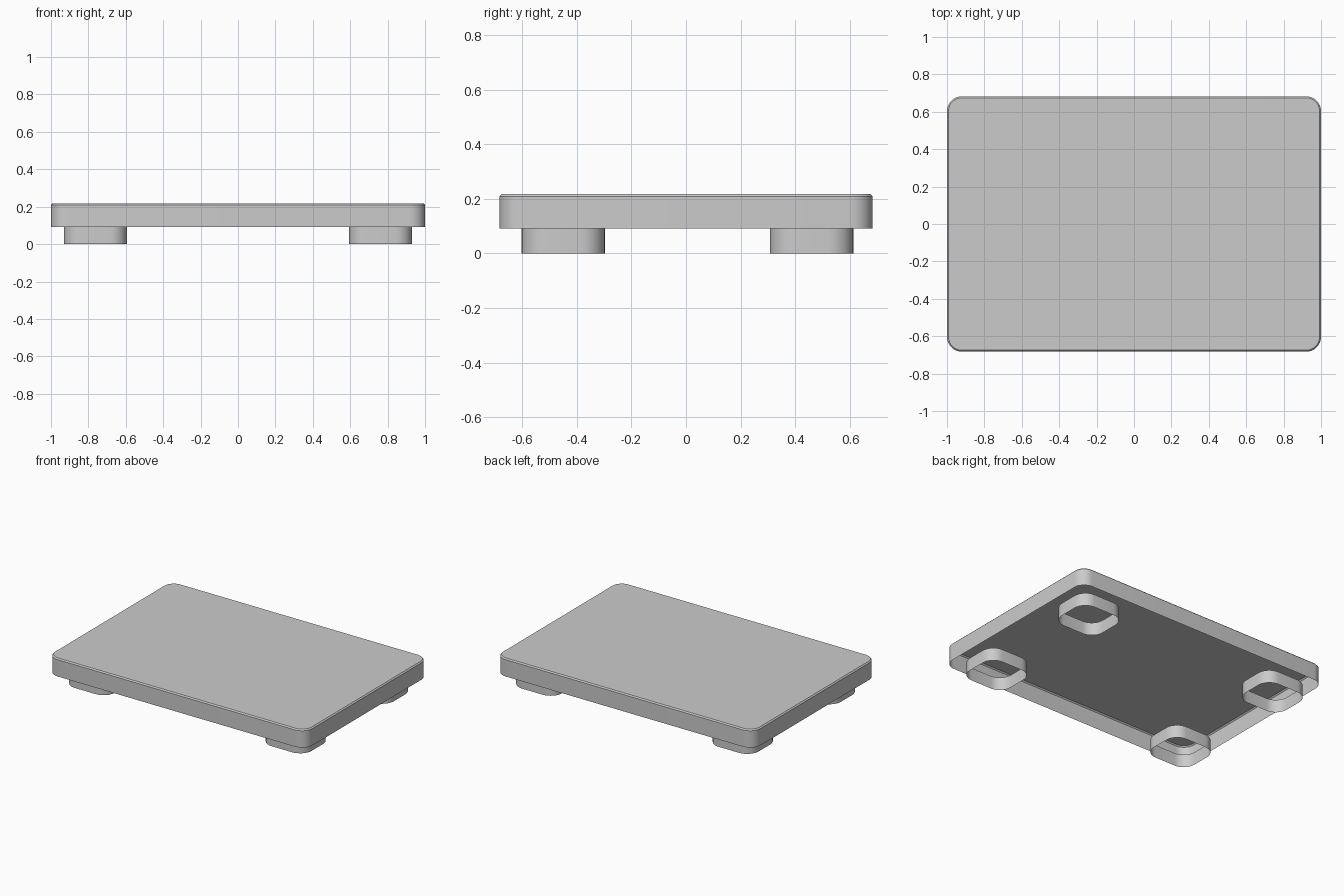
import bpy, bmesh
from math import sin, cos, pi

if "Cube" in bpy.data.objects:
    bpy.data.objects.remove(bpy.data.objects["Cube"])


def rounded_rect(x0, x1, y0, y1, r, n=8):
    """Counter-clockwise outline of a rectangle with rounded corners."""
    centres = [(x1 - r, y1 - r), (x0 + r, y1 - r), (x0 + r, y0 + r), (x1 - r, y0 + r)]
    return [(cx + r * cos((q + i / n) * pi / 2), cy + r * sin((q + i / n) * pi / 2))
            for q, (cx, cy) in enumerate(centres) for i in range(n + 1)]


def loft(name, levels, cap_top=False):
    """Wall through a stack of (outline, z) levels, optionally closed on top."""
    bm = bmesh.new()
    rings = [[bm.verts.new((x, y, z)) for x, y in outline] for outline, z in levels]
    for low, high in zip(rings, rings[1:]):
        for i in range(len(low)):
            j = (i + 1) % len(low)
            bm.faces.new((low[i], low[j], high[j], high[i]))
    if cap_top:
        bm.faces.new(rings[-1])
    mesh = bpy.data.meshes.new(name)
    bm.to_mesh(mesh)
    bm.free()
    obj = bpy.data.objects.new(name, mesh)
    bpy.context.collection.objects.link(obj)
    bpy.context.view_layer.objects.active = obj
    obj.select_set(True)
    bpy.ops.object.shade_smooth_by_angle(angle=pi / 6)
    obj.select_set(False)
    return obj


# Platform shell: open underneath, small chamfer around the top
X, Y, R, C = 1.0, 0.683, 0.08, 0.008
wall = rounded_rect(-X, X, -Y, Y, R)
rim = rounded_rect(-X + C, X - C, -Y + C, Y - C, R - C)
loft("platform", [(wall, 0.091), (wall, 0.209), (rim, 0.217)], cap_top=True)

# Feet: open rounded rings
for side, (x0, x1) in {"left": (-0.931, -0.593), "right": (0.593, 0.931)}.items():
    for end, (y0, y1) in {"front": (-0.602, -0.297), "back": (0.307, 0.613)}.items():
        ring = rounded_rect(x0, x1, y0, y1, 0.09)
        loft(f"{end}_{side}_foot", [(ring, 0.0), (ring, 0.091)])
